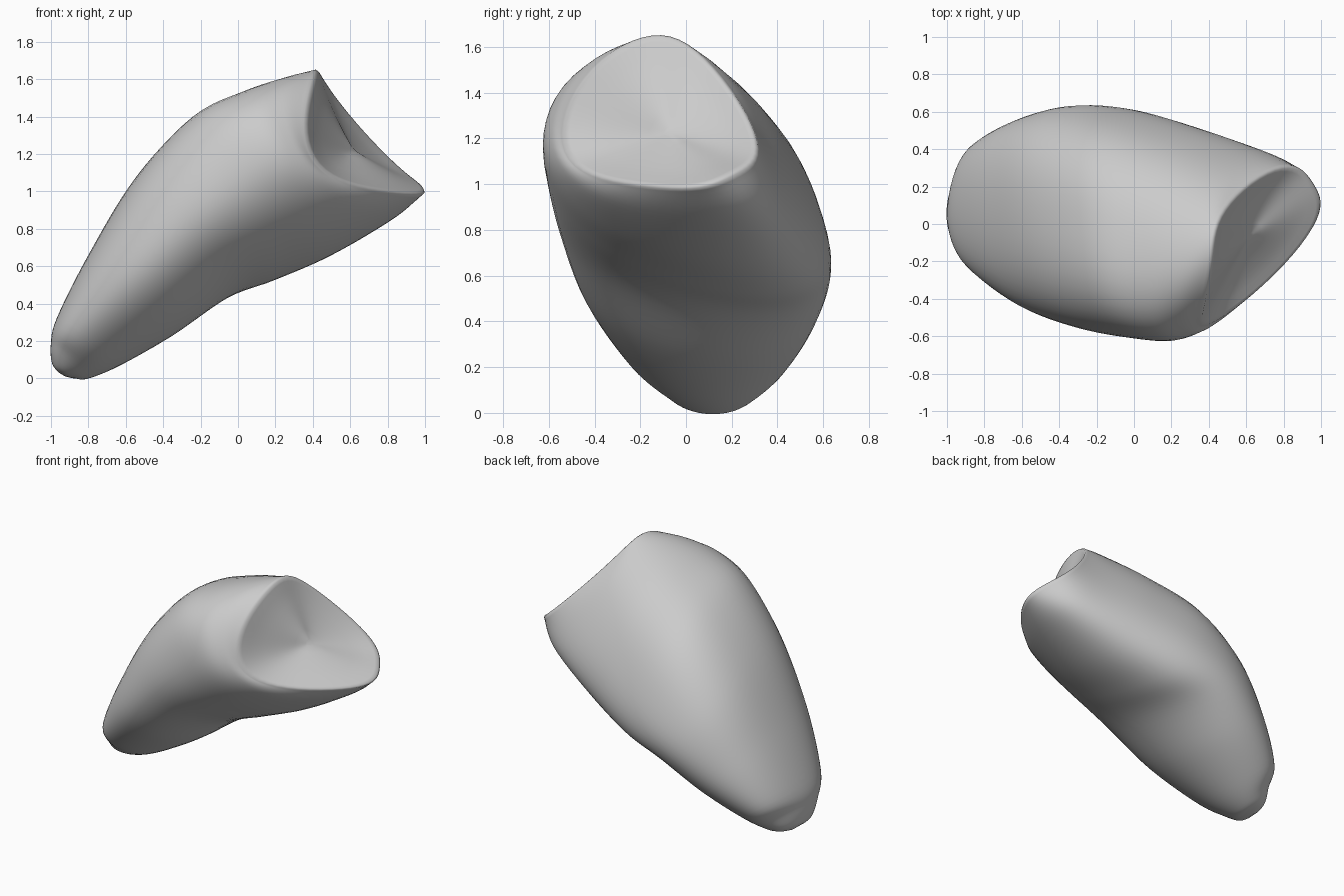
import bpy, bmesh, math
from mathutils import Vector

cube = bpy.data.objects.get("Cube")
if cube:
    bpy.data.objects.remove(cube, do_unlink=True)

SIDES = 56
STEPS = 6

# Cross-sections from tip to neck: top, back, bottom, front, upper fullness
STATIONS = [
    [(-.975, .10, .05), (-.945, .15, .025), (-.92, .11, .01), (-.955, .05, .03), 0],
    [(-.995, .10, .09), (-.92, .25, .05), (-.87, .12, .00), (-.945, -.03, .045), 0],
    [(-1.0, .08, .18), (-.88, .33, .12), (-.80, .12, .00), (-.91, -.12, .12), 0],
    [(-.97, .08, .32), (-.82, .44, .22), (-.63, .12, .07), (-.82, -.26, .24), 0],
    [(-.80, .06, .66), (-.61, .56, .42), (-.35, .12, .23), (-.55, -.45, .52), .03],
    [(-.55, .04, 1.07), (-.35, .63, .63), (-.04, .12, .445), (-.25, -.56, .82), .07],
    [(-.25, .00, 1.38), (-.05, .61, .79), (.21, .11, .545), (.03, -.61, 1.03), .1],
    [(.05, -.07, 1.53), (.30, .50, .97), (.50, .09, .67), (.22, -.62, 1.13), .07],
    [(.30, -.13, 1.62), (.62, .37, 1.12), (.82, .05, .86), (.35, -.58, 1.16), .03],
]
# Rim of the hollow end, in the same order with a point between each pair
RIM = [(.41, -.15, 1.65), (.51, .12, 1.51), (.79, .31, 1.19), (.95, .23, 1.05),
       (.99, .06, .985), (.75, -.27, 1.00), (.42, -.53, 1.14), (.36, -.45, 1.46)]


def ring(anchors, fullness):
    """Closed smooth loop through evenly spaced anchors, upper corners swollen."""
    count = len(anchors)
    half = count // 2
    centre = sum(map(Vector, anchors), Vector()) / count
    loop = []
    for i in range(SIDES):
        angle = 2 * math.pi * i / SIDES
        offset = Vector()
        for k, anchor in enumerate(anchors):
            a = angle - 2 * math.pi * k / count
            weight = 1 + math.cos(half * a)
            weight += sum(2 * math.cos(m * a) for m in range(1, half))
            offset += (Vector(anchor) - centre) * weight / count
        swell = 1 + fullness * math.sin(2 * angle) ** 2 * max(0, math.cos(angle))
        loop.append(centre + offset * swell)
    return loop


def spline(p, q, r, s, u):
    return (q * 2 + (r - p) * u + (p * 2 - q * 5 + r * 4 - s) * u ** 2
            + (q * 3 - p - r * 3 + s) * u ** 3) / 2


# Body rings, interpolated lengthwise
rim = ring(RIM, 0)
keys = [ring(st[:4], st[4]) for st in STATIONS] + [rim]
last = len(keys) - 1
loops = []
for k in range(last):
    quad = (keys[max(k - 1, 0)], keys[k], keys[k + 1], keys[min(k + 2, last)])
    for j in range(STEPS):
        loops.append([spline(*pts, j / STEPS) for pts in zip(*quad)])
loops.append(rim)

# Hollow end: rings shrinking towards a shallow dented centre
centre = sum(rim, Vector()) / SIDES
quarter = SIDES // 4
normal = (rim[quarter] - rim[3 * quarter]).cross(rim[0] - rim[2 * quarter]).normalized()
for scale, depth in ((.97, -.008), (.92, -.004), (.8, .01), (.6, .024),
                     (.4, .034), (.2, .04), (.06, .041)):
    loops.append([centre + (p - centre) * scale - normal * depth for p in rim])

bm = bmesh.new()
rows = [[bm.verts.new(p) for p in loop] for loop in loops]
for low, high in zip(rows, rows[1:]):
    for i in range(SIDES):
        n = (i + 1) % SIDES
        bm.faces.new((low[i], low[n], high[n], high[i]))
bm.faces.new(rows[0])
bm.faces.new(rows[-1])
bmesh.ops.recalc_face_normals(bm, faces=bm.faces[:])

mesh = bpy.data.meshes.new("hollow_ended_body")
bm.to_mesh(mesh)
bm.free()
body = bpy.data.objects.new("hollow_ended_body", mesh)
bpy.context.collection.objects.link(body)

# Plain grey material
grey = bpy.data.materials.new("light_grey")
grey.use_nodes = True
colour = (.6, .6, .6, 1)
grey.diffuse_color = colour
grey.node_tree.nodes["Principled BSDF"].inputs["Base Color"].default_value = colour
mesh.materials.append(grey)

bpy.context.view_layer.objects.active = body
body.select_set(True)
bpy.ops.object.shade_smooth_by_angle(angle=math.radians(70))
